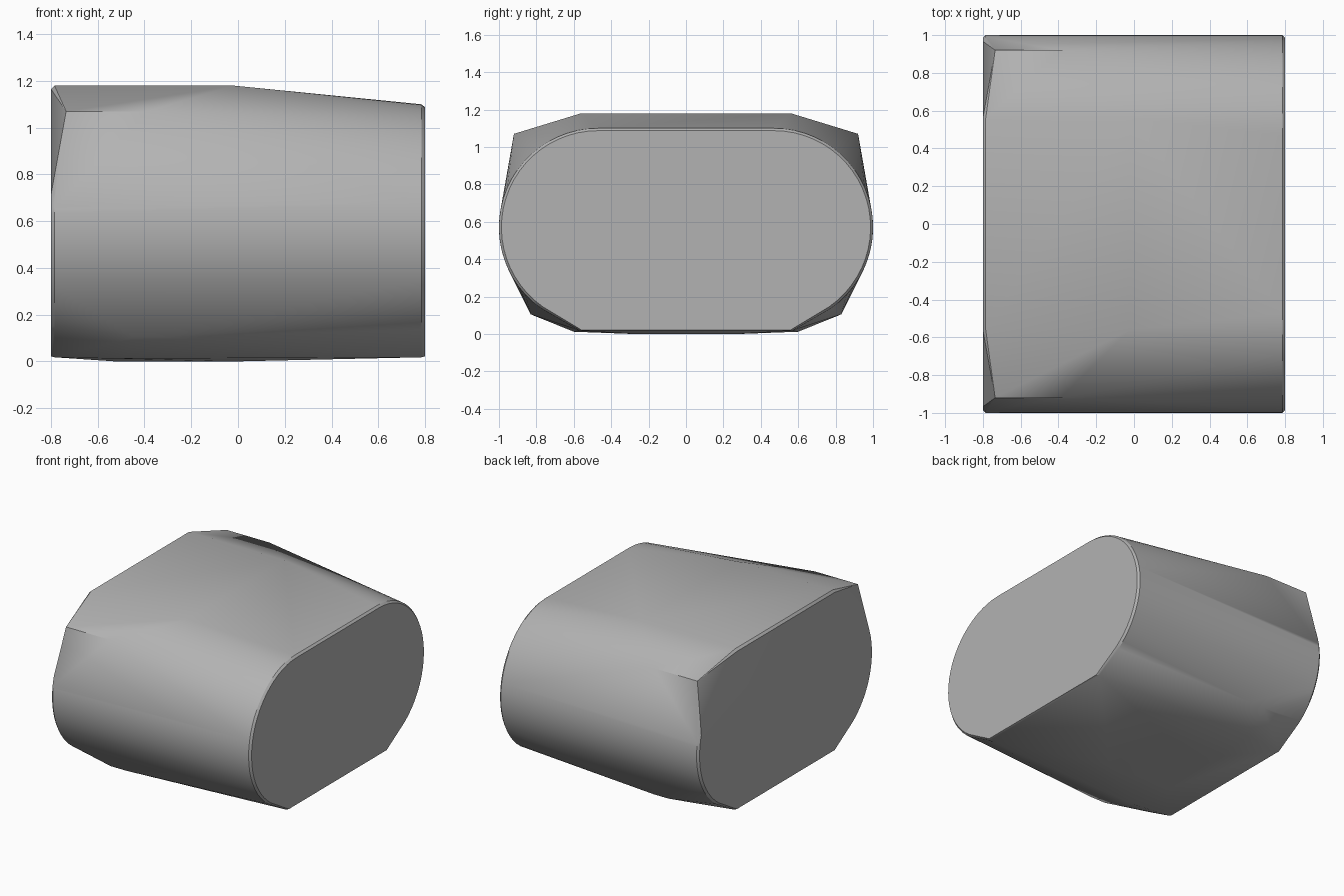
import bpy, bmesh, math

cube = bpy.data.objects.get("Cube")
if cube:
    bpy.data.objects.remove(cube, do_unlink=True)

# Single flat grey
grey = bpy.data.materials.new("plain_grey")
grey.use_nodes = True
colour = (0.45, 0.45, 0.45, 1)
grey.diffuse_color = colour
grey.node_tree.nodes["Principled BSDF"].inputs["Base Color"].default_value = colour


def side_arc(x, radius, start, end, steps=24):
    """Half-round flank of an end profile, from a low angle to a high one."""
    points = []
    for i in range(steps + 1):
        a = math.radians(start + (end - start) * i / steps)
        points.append((x, 0.47 + radius * math.cos(a), 0.57 + radius * math.sin(a)))
    return points


# One half of the body, as outline points
half = []
# Round end: rim and slightly smaller cap
half += side_arc(0.785, 0.53, -55, 90) + [(0.785, 0.57, 0.018)]
half += side_arc(0.80, 0.517, -55, 90) + [(0.80, 0.56, 0.022)]
# Faceted end: rim and cap, with the upper corners cut away
half += side_arc(-0.785, 0.53, -55, 16) + [(-0.785, 0.57, 0.018), (-0.785, 0.56, 1.18)]
half += side_arc(-0.80, 0.517, -55, 16) + [(-0.80, 0.56, 0.022), (-0.80, 0.56, 1.165)]
# Top panel edge, upper shoulder, lower shoulder, belly
half += [(-0.02, 0.56, 1.18),
         (-0.735, 0.92, 1.07), (-0.39, 0.92, 1.07),
         (-0.44, 0.83, 0.105), (-0.32, 0.83, 0.105),
         (-0.50, 0.60, 0.012), (-0.52, 0.28, 0), (-0.02, 0.28, 0)]

# Wrap both mirrored halves in one skin
bm = bmesh.new()
for side in (1, -1):
    for x, y, z in half:
        bm.verts.new((x, side * y, z))
hull = bmesh.ops.convex_hull(bm, input=bm.verts[:])
loose = {v for v in hull["geom_interior"] + hull["geom_unused"]
         if isinstance(v, bmesh.types.BMVert)}
bmesh.ops.delete(bm, geom=list(loose), context='VERTS')
bmesh.ops.dissolve_limit(bm, angle_limit=math.radians(0.2),
                         verts=bm.verts[:], edges=bm.edges[:])
bmesh.ops.recalc_face_normals(bm, faces=bm.faces[:])

mesh = bpy.data.meshes.new("body")
bm.to_mesh(mesh)
bm.free()
mesh.materials.append(grey)
body = bpy.data.objects.new("body", mesh)
bpy.context.collection.objects.link(body)

# Soft flanks, crisp end rims
bpy.ops.object.select_all(action='DESELECT')
body.select_set(True)
bpy.context.view_layer.objects.active = body
bpy.ops.object.shade_smooth_by_angle(angle=math.radians(30))
